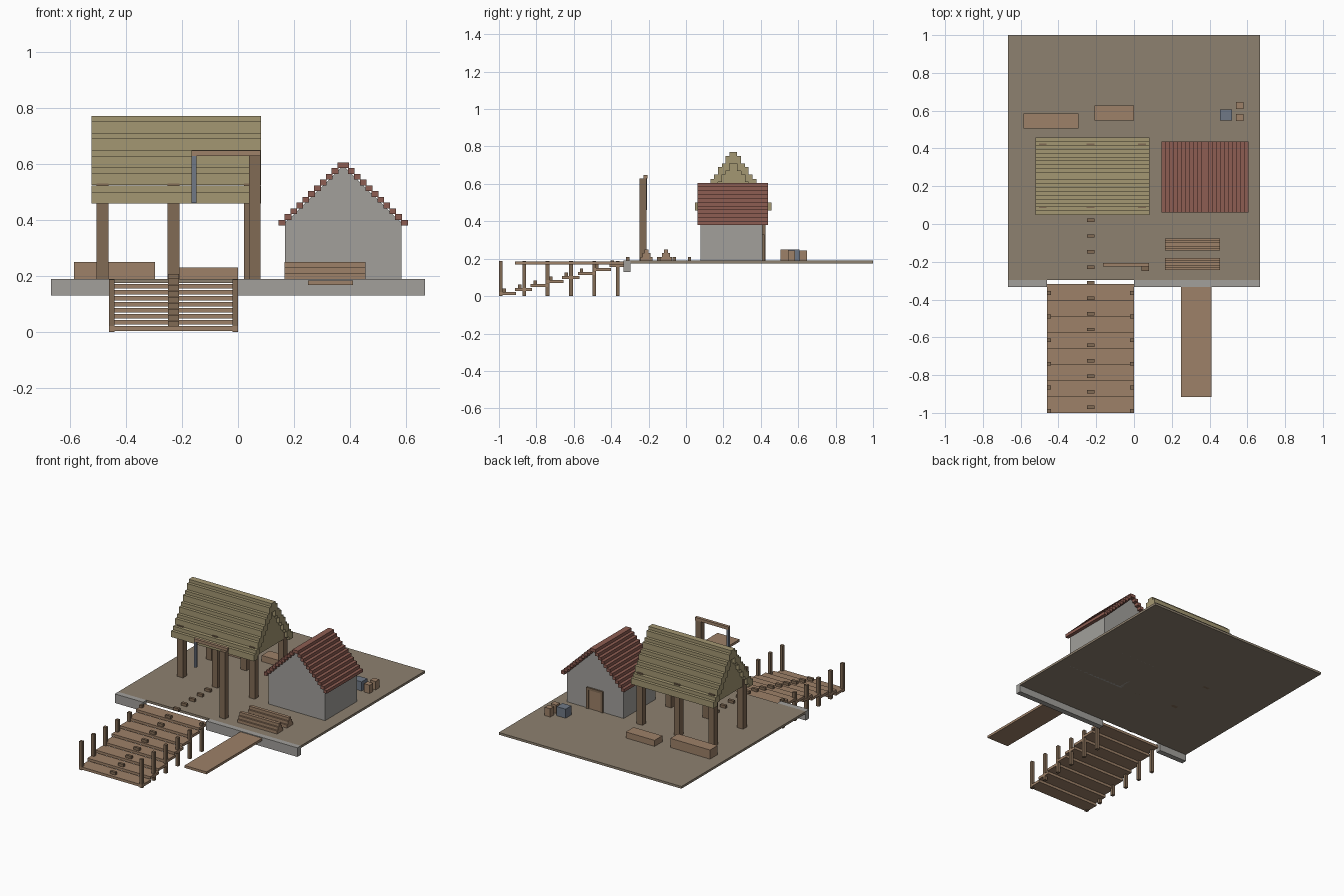
import bpy

if "Cube" in bpy.data.objects:
    bpy.data.objects.remove(bpy.data.objects["Cube"])

def mat(name, r, g, b):
    m = bpy.data.materials.new(name)
    m.diffuse_color = (r, g, b, 1)
    m.use_nodes = True
    m.node_tree.nodes["Principled BSDF"].inputs["Base Color"].default_value = m.diffuse_color
    return m

EARTH = mat("earth", .27, .22, .16)
WOOD = mat("wood", .34, .22, .14)
DARK = mat("dark_wood", .22, .145, .09)
THATCH = mat("thatch", .37, .31, .17)
TILE = mat("red_tile", .27, .11, .085)
STONE = mat("stone", .36, .35, .33)
IRON = mat("iron", .16, .19, .24)

def mesh(name, verts, faces, material):
    me = bpy.data.meshes.new(name)
    me.from_pydata(verts, [], faces)
    me.materials.append(material)
    ob = bpy.data.objects.new(name, me)
    bpy.context.collection.objects.link(ob)
    return ob

def box(name, x0, x1, y0, y1, z0, z1, material):
    v = [(x, y, z) for z in (z0, z1) for x, y in ((x0, y0), (x1, y0), (x1, y1), (x0, y1))]
    f = [(3, 2, 1, 0), (4, 5, 6, 7)] + [(i, (i + 1) % 4, 4 + (i + 1) % 4, 4 + i) for i in range(4)]
    return mesh(name, v, f, material)

def prism(name, profile, a, b, axis, material):
    """Extrude a (horizontal, z) profile between a and b along x or y."""
    n = len(profile)
    put = (lambda p, t: (t, p[0], p[1])) if axis == "x" else (lambda p, t: (p[0], t, p[1]))
    v = [put(p, t) for t in (a, b) for p in profile]
    f = [tuple(range(n))[::-1], tuple(range(n, 2 * n))]
    f += [(i, (i + 1) % n, n + (i + 1) % n, n + i) for i in range(n)]
    if axis == "y":
        f = [q[::-1] for q in f]
    return mesh(name, v, f, material)

# Quay deck and stone edge with a gap for the stairs
box("deck", -.667, .667, -.297, 1, .175, .19, EARTH)
box("quay_edge_left", -.667, -.46, -.333, -.297, .13, .19, STONE)
box("quay_edge_right", 0, .667, -.333, -.297, .13, .19, STONE)
box("jetty_plank", .25, .41, -.915, -.333, .169, .185, WOOD)

# Stairs with side posts
for i in range(8):
    y = -1 + i * .0845
    z = .005 + i * .0215
    box(f"stair_tread_{i}", -.46, 0, y, y + .092, z, z + .017, WOOD)
for i in range(6):
    y = -1 + i * .125
    for side, x in (("left", -.46), ("right", -.02)):
        box(f"stair_post_{side}_{i}", x, x + .02, y, y + .02, 0, .188, DARK)

# Row of blocks running up the middle of the stairs
for k in range(13):
    y = -.98 + k * .0825
    z = min(.022 + k * .0215, .19)
    box(f"path_block_{k}", -.25, -.21, y, y + .018, z, z + .018, DARK)

# Hoist
box("hoist_post", .04, .08, -.248, -.212, .19, .63, DARK)
box("hoist_beam", -.165, .08, -.226, -.206, .628, .648, WOOD)
box("hoist_rope", -.165, -.148, -.226, -.209, .46, .628, IRON)

# Timber stacks
for s, yc in enumerate((-.108, -.211)):
    for level in range(3):
        n = 3 - level
        for j in range(n):
            y = yc + (j - n / 2) * .0213
            z = .19 + level * .02
            box(f"timber_{s}_{level}_{j}", .165, .455, y, y + .0213, z, z + .02, WOOD)

# Open shelter: posts, thatch courses, gables
for i, x in enumerate((-.483, -.23, .042)):
    for side, y in (("front", .105), ("back", .405)):
        box(f"shelter_post_{side}_{i}", x - .021, x + .021, y - .02, y + .02, .175, .53, DARK)
tops = (.50, .523, .566, .587, .627, .65, .69, .71, .75, .77)
yc = .253
for i, t in enumerate(tops):
    hw = .205 - i * .0205
    inner = max(hw - .041, 0)
    for side, s in (("front", -1), ("back", 1)):
        a, b = sorted((yc + s * hw, yc + s * inner))
        box(f"thatch_{side}_{i}", -.522, .082, a, b, t - .041, t, THATCH)
for side, x in (("left", -.5), ("right", .04)):
    prism(f"thatch_gable_{side}", [(yc - .18, .47), (yc + .18, .47), (yc, .75)],
          x, x + .022, "x", THATCH)

# Stone hut: gable walls, side walls, door, tile courses
xc = .375
gable = [(xc - .207, .175), (xc + .207, .175), (xc + .207, .39), (xc, .593), (xc - .207, .39)]
prism("hut_wall_front", gable, .078, .098, "y", STONE)
prism("hut_wall_back", gable, .39, .41, "y", STONE)
box("hut_wall_left", xc - .207, xc - .187, .098, .39, .175, .395, STONE)
box("hut_wall_right", xc + .187, xc + .207, .098, .39, .175, .395, STONE)
box("door", xc - .045, xc + .045, .405, .414, .19, .315, WOOD)
for side, x in (("left", xc - .06), ("right", xc + .045)):
    box(f"door_jamb_{side}", x, x + .015, .405, .42, .19, .315, DARK)
box("door_lintel", xc - .06, xc + .06, .405, .42, .315, .33, DARK)
for i in range(11):
    hw = .23 - i * .021
    z = .38 + i * .0205
    for side, s in (("left", -1), ("right", 1)):
        a, b = sorted((xc + s * hw, xc + s * max(hw - .024, 0)))
        box(f"roof_tile_{side}_{i}", a, b, .062, .438, z, z + .0205, TILE)

# Goods behind the buildings
box("long_trough", -.585, -.295, .505, .585, .19, .25, WOOD)
box("short_trough", -.21, 0, .547, .628, .19, .23, WOOD)
box("iron_chest", .455, .52, .547, .607, .19, .25, IRON)
for i, y in enumerate((.545, .608)):
    box(f"crate_{i}", .54, .58, y, y + .038, .19, .245, WOOD)
